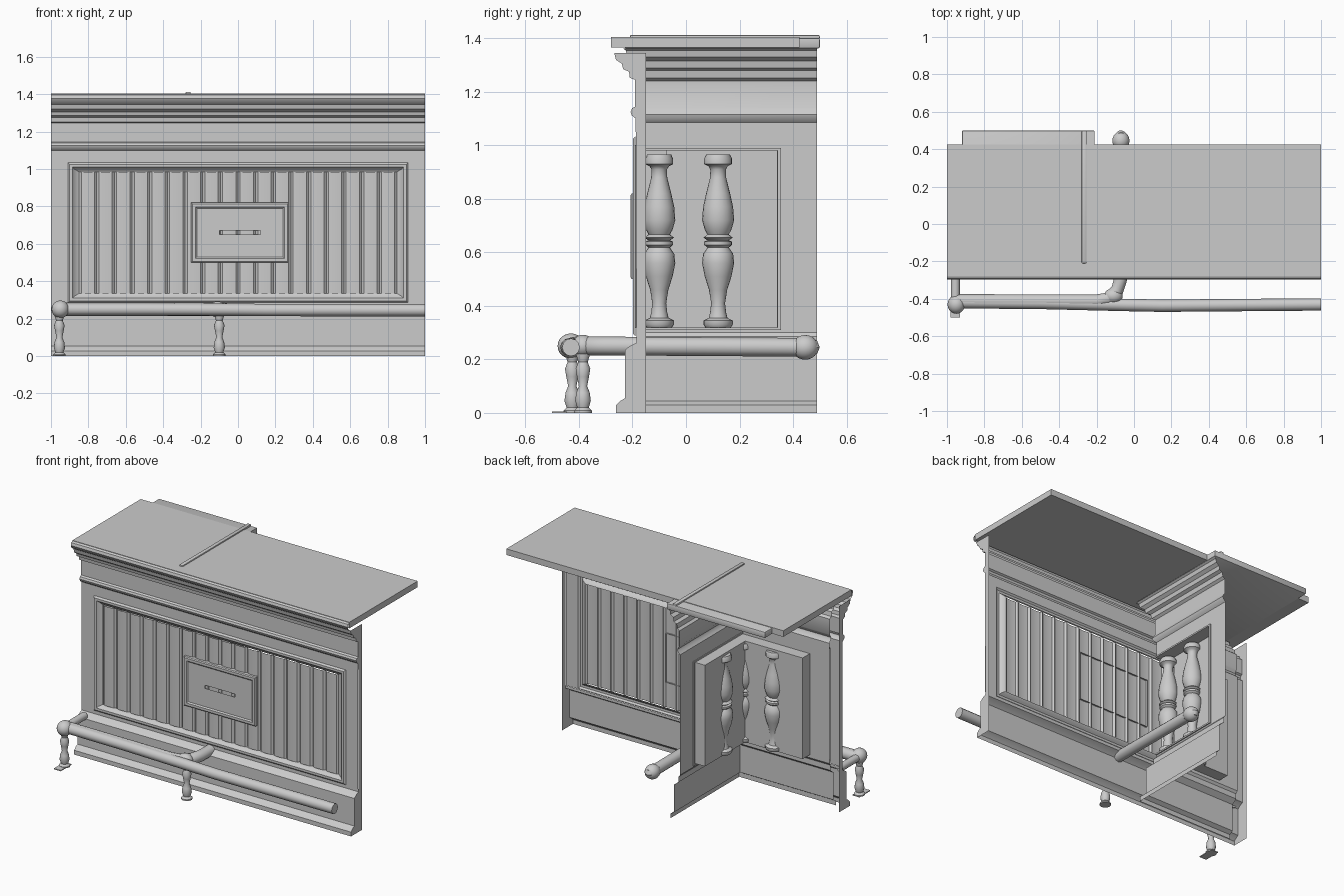
import bpy, bmesh, math
from mathutils import Vector

if "Cube" in bpy.data.objects:
    bpy.data.objects.remove(bpy.data.objects["Cube"])


def finish(name, bm, smooth=True):
    bmesh.ops.remove_doubles(bm, verts=bm.verts, dist=0.0001)
    bmesh.ops.recalc_face_normals(bm, faces=bm.faces)
    me = bpy.data.meshes.new(name)
    bm.to_mesh(me)
    bm.free()
    ob = bpy.data.objects.new(name, me)
    bpy.context.collection.objects.link(ob)
    if smooth:
        bpy.ops.object.select_all(action='DESELECT')
        bpy.context.view_layer.objects.active = ob
        ob.select_set(True)
        bpy.ops.object.shade_smooth_by_angle(angle=math.radians(35))
    return ob


def sheet(name, rows, closed=False):
    """Skin consecutive rows of points that all have the same length."""
    bm = bmesh.new()
    vs = [[bm.verts.new(p) for p in r] for r in rows]
    n = len(rows[0])
    for a, b in zip(vs, vs[1:]):
        for i in range(n if closed else n - 1):
            j = (i + 1) % n
            quad = [a[i], a[j], b[j], b[i]]
            # skip collapsed corners
            pts = []
            for v in quad:
                if all((v.co - w.co).length > 1e-5 for w in pts):
                    pts.append(v)
            if len(pts) > 2:
                bm.faces.new(pts)
    return finish(name, bm)


def box(name, lo, hi, bevel=0.0):
    bm = bmesh.new()
    bmesh.ops.create_cube(bm, size=1)
    for v in bm.verts:
        v.co = Vector([(lo[k] + hi[k]) / 2 + v.co[k] * (hi[k] - lo[k]) for k in range(3)])
    if bevel:
        bmesh.ops.bevel(bm, geom=bm.edges[:], offset=bevel, segments=2, affect='EDGES', profile=0.5)
    return finish(name, bm)


def lathe(name, x, y, prof, n=20):
    prof = [(0.0005, prof[0][1])] + prof + [(0.0005, prof[-1][1])]
    return sheet(name, [[(x + r * math.cos(2 * math.pi * i / n), y + r * math.sin(2 * math.pi * i / n), z)
                         for i in range(n)] for r, z in prof], True)


def ball(name, loc, scale):
    bm = bmesh.new()
    bmesh.ops.create_uvsphere(bm, u_segments=20, v_segments=12, radius=1)
    for v in bm.verts:
        v.co = Vector([loc[k] + v.co[k] * scale[k] for k in range(3)])
    return finish(name, bm)


def pipe(name, pts, r):
    cu = bpy.data.curves.new(name, 'CURVE')
    cu.dimensions = '3D'
    cu.bevel_depth = r
    cu.bevel_resolution = 4
    cu.use_fill_caps = True
    sp = cu.splines.new('POLY')
    sp.points.add(len(pts) - 1)
    for p, q in zip(sp.points, pts):
        p.co = (*q, 1)
    ob = bpy.data.objects.new(name, cu)
    bpy.context.collection.objects.link(ob)


# Front: base and cornice mouldings (y, z)
base = [(-.262, 0), (-.262, .028), (-.245, .045), (-.228, .055), (-.228, .235),
        (-.21, .25), (-.185, .262), (-.185, .28)]
crown = [(-.188, 1.10), (-.203, 1.112), (-.207, 1.125), (-.202, 1.138), (-.19, 1.145),
         (-.19, 1.245), (-.21, 1.252), (-.213, 1.275), (-.235, 1.285), (-.24, 1.305),
         (-.262, 1.32), (-.268, 1.345), (-.288, 1.36), (-.297, 1.378), (-.292, 1.395), (-.275, 1.405)]
for nm, prof in (("front_base_moulding", base), ("front_cornice", crown)):
    sheet(nm, [[(x, y, z) for y, z in prof] for x in (-1, 1)])
for nm, x in (("left_end_cap", -1), ("right_end_cap", 1)):
    full = base + crown[:-4]
    sheet(nm, [[(x, y, z) for y, z in full], [(x, -.15, z) for y, z in full]])

# Front: frame with bead stepping in to the planked field
loops = [(1, .28, 1.10, -.188), (.91, .285, 1.035, -.188), (.90, .295, 1.025, -.198),
         (.885, .31, 1.01, -.198), (.875, .32, 1.0, -.185), (.85, .335, .985, -.176)]
sheet("front_frame", [[(-w, y, a), (w, y, a), (w, y, b), (-w, y, b)] for w, a, b, y in loops], True)
planks = []
n = 18
pw = 1.7 / n
for i in range(n):
    x = -.85 + i * pw
    planks += [(x, -.172), (x + .012, -.183), (x + pw * .5, -.187), (x + pw - .012, -.183)]
planks.append((.85, -.172))
sheet("front_planks", [[(x, y, z) for x, y in planks] for z in (.335, .985)])

# Front: raised plaque with inset field
pl = [(0, -.175), (0, -.202), (.006, -.207), (.022, -.207), (.03, -.2), (.15, -.2)]
sheet("front_plaque", [[(-.25 + d, y, .5 + d), (.27 - d, y, .5 + d), (.27 - d, y, .82 - d),
                        (-.25 + d, y, .82 - d)] for d, y in pl], True)

# Corner wing: L-shaped wall, swept along a mitred path with a stepped-in niche
CX, CY = -.30, -.15


def lrow(d, z):
    return [(-.93, CY - d, z), (-.79, CY - d, z), (-.79, CY - d, z), (CX + d, CY - d, z),
            (CX + d, .34, z), (CX + d, .34, z), (CX + d, .49, z)]


def niche(z, k=.075):
    return [(-.93, CY, z), (-.79, CY, z), (-.79, CY + k, z), (CX - k, CY + k, z),
            (CX - k, .34, z), (CX, .34, z), (CX, .49, z)]


rows = [lrow(d, z) for d, z in [(.07, 0), (.07, .03), (.045, .045), (.045, .225), (.012, .25),
                                (.012, .285), (0, .30), (0, .32)]]
rows += [niche(.32), niche(.98)]
rows += [lrow(d, z) for d, z in [(0, .98), (0, 1.085), (.015, 1.10), (.02, 1.115), (.012, 1.13), (.005, 1.14),
                                 (.005, 1.24), (.02, 1.252), (.025, 1.28), (.045, 1.29), (.05, 1.315),
                                 (.07, 1.33), (.075, 1.355), (.085, 1.362)]]
sheet("wing_wall", rows)

# Trim strip around the wing niche
box("niche_trim_top", (-.305, CY, .98), (-.292, .355, .99))
box("niche_trim_bottom", (-.305, CY, .31), (-.292, .355, .32))
box("niche_trim_side", (-.305, .342, .31), (-.292, .355, .99))

# Balusters: wing, corner and front arm
bal = [(.048, .32), (.055, .33), (.055, .345), (.035, .355), (.03, .375), (.026, .41), (.034, .46),
       (.05, .51), (.06, .56), (.056, .595), (.04, .618), (.052, .628), (.052, .64), (.04, .645),
       (.055, .655), (.04, .667), (.05, .685), (.06, .72), (.056, .77), (.045, .82), (.03, .88),
       (.029, .91), (.036, .922), (.052, .93), (.052, .95), (.045, .965)]
for nm, x, y in (("wing_baluster", -.352, .12), ("corner_baluster", -.35, -.10), ("front_arm_baluster", -.57, -.098)):
    lathe(nm, x, y, bal)

# Counter tops, with the wing's raised nosing
box("counter_top", (-1, -.28, 1.365), (1, .425, 1.405))
box("wing_top", (-.92, -.23, 1.362), (-.21, .5, 1.402), .006)
box("wing_nosing", (-.28, -.21, 1.395), (-.253, .5, 1.413), .006)

# Foot rails
pipe("front_foot_rail", [(-.97, -.418, .25), (-.5, -.422, .25), (-.05, -.433, .248),
                         (.15, -.437, .246), (1, -.43, .245)], .033)
pipe("wing_foot_rail", [(-.95, -.41, .25), (-.2, -.412, .25), (-.14, -.40, .25), (-.09, -.355, .25),
                        (-.07, -.29, .25), (-.07, .47, .245)], .035)
ball("front_rail_ball", (-.95, -.43, .25), (.047, .05, .047))
ball("wing_rail_ball", (-.07, .445, .245), (.046, .05, .046))
lathe("wing_rail_finial", -.07, .47, [(.02, .22), (.03, .245), (.02, .27)])
pipe("rail_wall_bracket", [(-.955, -.42, .25), (-.955, -.22, .25)], .024)
ball("elbow_joint", (-.11, -.385, .25), (.05, .042, .042))

# Rail legs with flat feet
leg = [(.034, 0), (.034, .008), (.022, .02), (.03, .045), (.026, .075), (.016, .10),
       (.023, .135), (.028, .165), (.018, .19), (.026, .215), (.026, .235)]
for nm, x, y in (("left", -.955, -.425), ("middle", -.1, -.385)):
    lathe(nm + "_rail_leg", x, y, leg, 14)
box("left_foot_plate", (-.98, -.5, 0), (-.93, -.39, .006))
